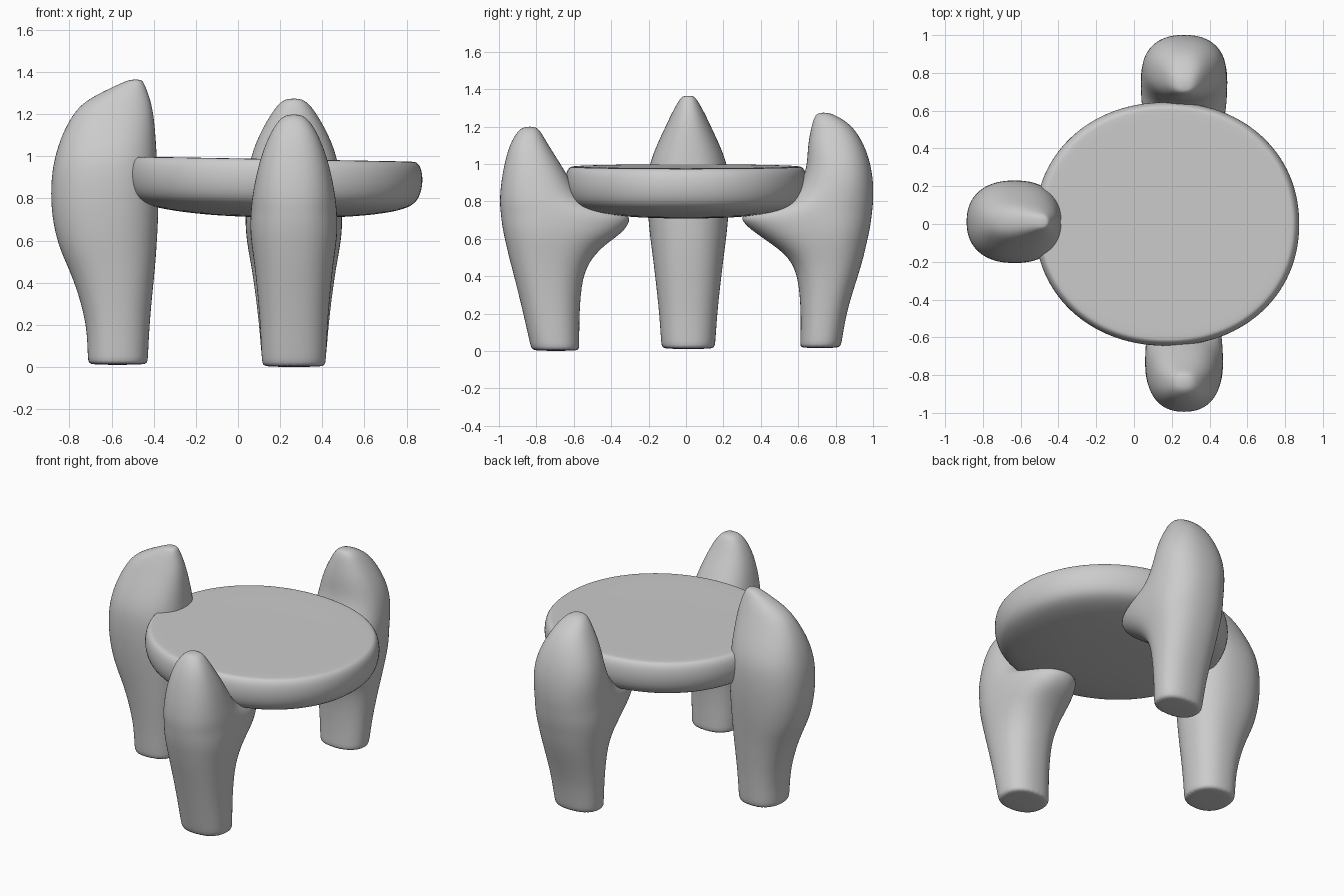
import bpy, bmesh
from math import cos, sin, tau

SIDES = 28


def spow(v, e):
    return abs(v) ** e * (1 if v >= 0 else -1)


def loft(name, rings, place, power):
    """Skin egg-shaped rings (z, middle, inner, outer, half_width) and smooth them."""
    bm = bmesh.new()
    loops = []
    for z, mid, inner, outer, half in rings:
        loop = []
        for i in range(SIDES):
            c, s = cos(tau * i / SIDES), sin(tau * i / SIDES)
            reach = outer - mid if c > 0 else mid - inner
            u = mid + reach * spow(c, 2 / power)
            w = half * spow(s, 2 / power)
            loop.append(bm.verts.new(place(u, w, z)))
        loops.append(loop)
    for a, b in zip(loops, loops[1:]):
        for i in range(SIDES):
            j = (i + 1) % SIDES
            bm.faces.new((a[i], a[j], b[j], b[i]))
    bm.faces.new(loops[0][::-1])
    bm.faces.new(loops[-1])
    bmesh.ops.recalc_face_normals(bm, faces=bm.faces)
    me = bpy.data.meshes.new(name)
    bm.to_mesh(me)
    bm.free()
    ob = bpy.data.objects.new(name, me)
    bpy.context.collection.objects.link(ob)
    for p in me.polygons:
        p.use_smooth = True
    mod = ob.modifiers.new("smooth", "SUBSURF")
    mod.levels = mod.render_levels = 2
    return ob


# Seat: flat top, rounded rim, domed underside, tilted slightly down to the right
profile = [(.03, .708), (.4, .712), (.7, .732), (.88, .758), (.97, .795), (1.003, .87),
           (1.0, .93), (.985, .965), (.96, .984), (.93, .987), (.5, .985), (.03, .985)]
loft("seat", [(z, 0, -.705 * r, .705 * r, .65 * r) for r, z in profile],
     lambda u, w, z: (.175 + u, w, z - .018 * (u - .05)), 2.1)

# Front leg with a bracket flaring inward under the seat
front = [(0, .57, .82, .145), (.015, .57, .83, .153), (.2, .57, .87, .16), (.4, .555, .92, .178),
         (.5, .5, .947, .19), (.57, .43, .963, .2), (.63, .34, .977, .207), (.69, .295, .987, .208),
         (.74, .3, .992, .205), (.8, .55, .998, .2), (.9, .61, .99, .182), (1.0, .67, .972, .157),
         (1.1, .735, .945, .118), (1.17, .775, .905, .075), (1.2, .80, .87, .035)]
# Back leg, blunter at the top
back = [(.015, .61, .82, .145), (.03, .61, .832, .153), (.2, .615, .855, .165), (.4, .6, .92, .19),
        (.5, .55, .95, .207), (.57, .46, .965, .22), (.63, .37, .98, .228), (.69, .295, .99, .231),
        (.74, .29, .996, .23), (.8, .55, 1.003, .228), (.9, .62, 1.003, .222), (1.0, .648, .988, .205),
        (1.1, .65, .955, .167), (1.2, .67, .895, .11), (1.25, .685, .82, .072), (1.275, .705, .765, .035)]
# Left leg, straight inside and sloping to an inner peak
left = [(.01, .43, .705, .138), (.025, .427, .715, .145), (.2, .42, .715, .155), (.4, .4, .775, .178),
        (.5, .39, .82, .19), (.6, .383, .862, .204), (.75, .375, .89, .219), (.9, .378, .888, .222),
        (1.0, .384, .87, .209), (1.1, .39, .838, .17), (1.2, .4, .785, .122), (1.26, .413, .73, .094),
        (1.31, .43, .635, .067), (1.35, .447, .55, .043), (1.365, .46, .51, .025)]


def leg_rings(table, centre):
    """Keep the widest line of each ring near the leg's own axis."""
    return [(z, max(centre, (a + b) / 2) if a < .56 and z < .85 else (a + b) / 2, a, b, h)
            for z, a, b, h in table]


loft("front_leg", leg_rings(front, .74), lambda u, w, z: (.265 + w, -u, z), 2.3)
loft("back_leg", leg_rings(back, .76), lambda u, w, z: (.265 + w, u, z), 2.3)
loft("left_leg", leg_rings(left, .58), lambda u, w, z: (-u, .012 + w, z), 2.3)
